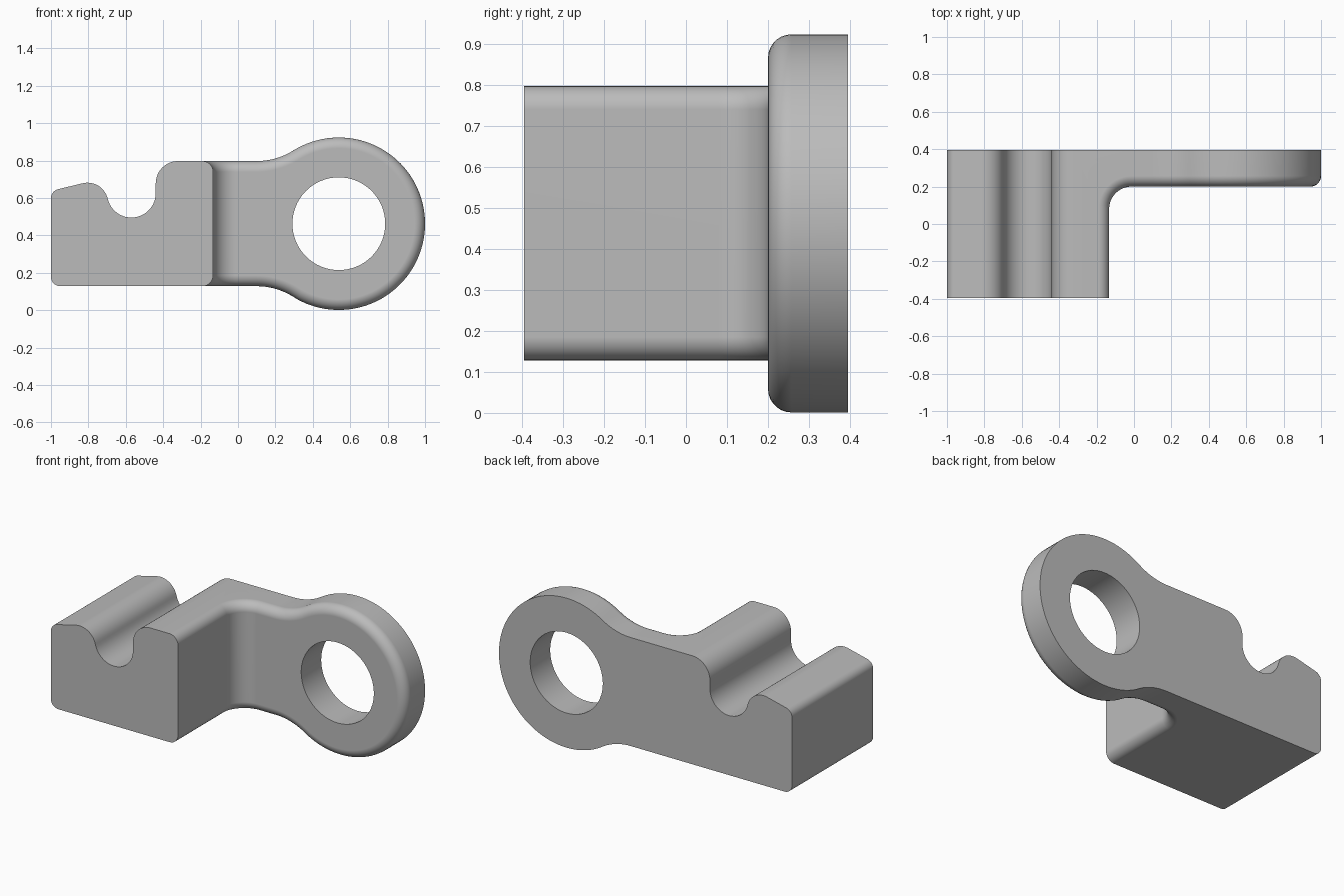
import bpy, bmesh
from math import sin, cos, radians, degrees, atan2, hypot

old = bpy.data.objects.get("Cube")
if old:
    bpy.data.objects.remove(old, do_unlink=True)

DEPTH = 0.395            # half depth along y
PLATE_Y = 0.2            # front of the thin arm
WALL_X = -0.133          # inner wall of the block
EYE_X, EYE_Z, EYE_R, HOLE_R = 0.539, 0.462, 0.461, 0.248
LOW, HIGH = 0.128, 0.797  # arm bottom and top
ROUND = 0.057            # rounded front edge


def arc(cx, cy, r, start, end, n):
    steps = [radians(start + (end - start) * i / n) for i in range(n + 1)]
    return [(cx + r * cos(a), cy + r * sin(a)) for a in steps]


def prism(name, points, place, lo, hi):
    """Closed solid from a 2D profile swept between lo and hi."""
    bm = bmesh.new()
    a = [bm.verts.new(place(u, v, lo)) for u, v in points]
    b = [bm.verts.new(place(u, v, hi)) for u, v in points]
    bm.faces.new(a)
    bm.faces.new(b)
    for i in range(len(a)):
        j = (i + 1) % len(a)
        bm.faces.new((a[i], a[j], b[j], b[i]))
    bmesh.ops.recalc_face_normals(bm, faces=bm.faces)
    mesh = bpy.data.meshes.new(name)
    bm.to_mesh(mesh)
    bm.free()
    ob = bpy.data.objects.new(name, mesh)
    bpy.context.collection.objects.link(ob)
    return ob


def along_y(u, v, w):
    return (u, w, v)


def along_z(u, v, w):
    return (u, v, w)


def cut(ob, cutter):
    """Subtract the cutter, apply the result and drop the cutter."""
    cutter.hide_render = True
    mod = ob.modifiers.new("cut", "BOOLEAN")
    mod.operation = "DIFFERENCE"
    mod.solver = "EXACT"
    mod.object = cutter
    bpy.context.view_layer.update()
    graph = bpy.context.evaluated_depsgraph_get()
    mesh = bpy.data.meshes.new_from_object(ob.evaluated_get(graph))
    ob.modifiers.clear()
    ob.data = mesh
    bpy.data.objects.remove(cutter, do_unlink=True)


# Side outline: block with groove, neck and round eye
neck_x = 0.1
dx, dz = EYE_X - neck_x, HIGH - EYE_Z
neck_r = (dx * dx + dz * dz - EYE_R ** 2) / (2 * (EYE_R - dz))
lean = degrees(atan2(dz + neck_r, dx))

groove_x, groove_z, crown_x, crown_z = -0.57, 0.625, -0.805, 0.57
groove_r = 0.13
tilt = degrees(atan2(groove_z - crown_z, groove_x - crown_x))
crown_r = hypot(groove_x - crown_x, groove_z - crown_z) - groove_r

outline = (
    arc(-0.95, LOW + 0.05, 0.05, 180, 270, 8)                       # lower corner
    + arc(neck_x, LOW - neck_r, neck_r, 90, lean, 10)               # lower neck
    + arc(EYE_X, EYE_Z, EYE_R, 180 + lean, 540 - lean, 72)[1:-1]    # eye
    + arc(neck_x, HIGH + neck_r, neck_r, -lean, -90, 10)            # upper neck
    + arc(-0.32, HIGH - 0.12, 0.12, 90, 180, 12)                    # shoulder
    + arc(groove_x, groove_z, groove_r, 360, 180 + tilt, 24)        # groove
    + arc(crown_x, crown_z, crown_r, tilt, 105, 14)[1:]             # crown
    + arc(-0.95, 0.598, 0.05, 105, 180, 8)                          # upper corner
)
bracket = prism("eye_bracket", outline, along_y, -DEPTH, DEPTH)

# Clear the space in front of the arm, leaving a filleted inner corner
fillet = 0.12
space = ([(WALL_X, -1)]
         + arc(WALL_X + fillet, PLATE_Y - fillet, fillet, 180, 90, 12)
         + [(2, PLATE_Y), (2, -1)])
cut(bracket, prism("space_cutter", space, along_z, -1, 2))

# Round the rim that runs along the wall, the fillet and the eye
bm = bmesh.new()
bm.from_mesh(bracket.data)
bmesh.ops.remove_doubles(bm, verts=bm.verts, dist=0.00001)
bm.normal_update()


def at_front(f):
    return f.normal.y < -0.9 and f.calc_center_median().y < -DEPTH + 0.001


def is_cleared(f):
    if at_front(f):
        return False
    on_wall = f.normal.x > 0.9 and abs(f.calc_center_median().x - WALL_X) < 0.001
    return f.normal.y < -0.01 or on_wall


cleared = {f for f in bm.faces if is_cleared(f)}
rim = [e for e in bm.edges
       if sum(f in cleared for f in e.link_faces) == 1
       and not any(at_front(f) for f in e.link_faces)]
bmesh.ops.bevel(bm, geom=rim, offset=ROUND, offset_type="OFFSET", segments=7,
                profile=0.5, affect="EDGES", clamp_overlap=False)
bmesh.ops.recalc_face_normals(bm, faces=bm.faces)
bm.to_mesh(bracket.data)
bm.free()

# Through hole in the eye
hole = arc(EYE_X, EYE_Z, HOLE_R, 0, 360, 64)[:-1]
cut(bracket, prism("hole_cutter", hole, along_y, -1, 1))

# Single grey material
grey = bpy.data.materials.new("plain_grey")
grey.use_nodes = True
colour = (0.5, 0.5, 0.5, 1)
grey.diffuse_color = colour
grey.node_tree.nodes["Principled BSDF"].inputs["Base Color"].default_value = colour
bracket.data.materials.clear()
bracket.data.materials.append(grey)

# Smooth curves with crisp edges
bpy.ops.object.select_all(action="DESELECT")
bracket.select_set(True)
bpy.context.view_layer.objects.active = bracket
bpy.ops.object.shade_smooth_by_angle(angle=radians(30))
weighted = bracket.modifiers.new("flat_face_normals", "WEIGHTED_NORMAL")
weighted.keep_sharp = True
